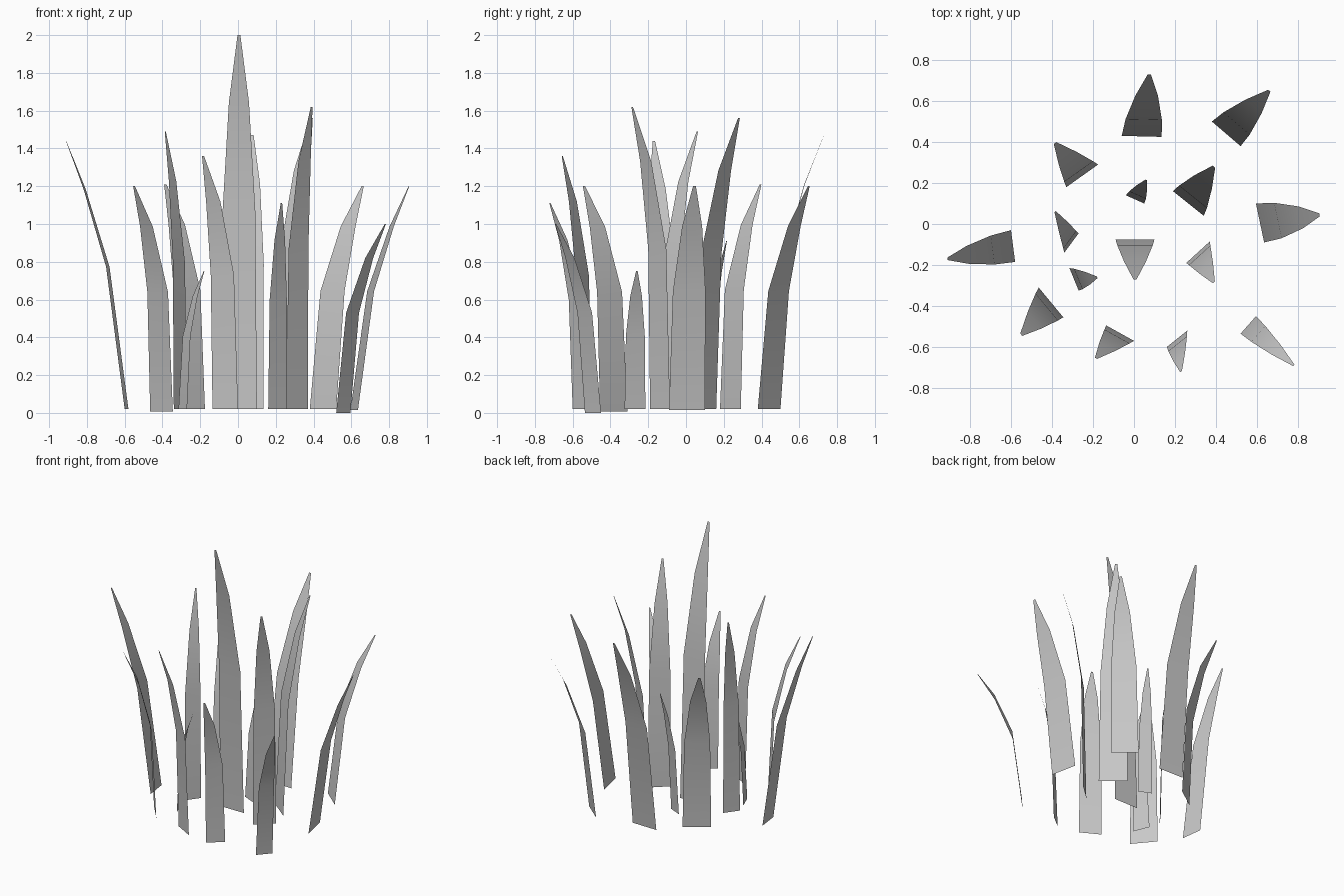
import bpy
import bmesh
from mathutils import Vector

cube = bpy.data.objects.get("Cube")
if cube:
    bpy.data.objects.remove(cube, do_unlink=True)

# Single grey for all the grass
grey = bpy.data.materials.new("plain_grey")
grey.use_nodes = True
color = (0.58, 0.58, 0.58, 1)
grey.diffuse_color = color
grey.node_tree.nodes["Principled BSDF"].inputs["Base Color"].default_value = color


def blade(name, a, b, tip, bend, foot=0.02):
    """Paper-thin tapered blade from base edge a-b, arching over to the tip."""
    a, b, tip = Vector((*a, foot)), Vector((*b, foot)), Vector(tip)
    root, half = (a + b) / 2, (b - a) / 2
    # Each row: share of height, share of lean, share of width
    rows = [(0, 0, 1), (0.53, bend, 0.91),
            (0.82, 0.43 + 0.85 * bend, 0.56), (1, 1, 0.08)]
    bm = bmesh.new()
    previous = None
    for height, lean, width in rows:
        centre = root.lerp(tip, lean)
        centre.z = foot + (tip.z - foot) * height
        row = [bm.verts.new(centre - half * width), bm.verts.new(centre + half * width)]
        if previous:
            face = bm.faces.new((previous[0], previous[1], row[1], row[0]))
            face.smooth = True
        previous = row
    # Upper side of the blade faces out of the sheet
    bm.normal_update()
    if sum(f.normal.z for f in bm.faces) < 0:
        bmesh.ops.reverse_faces(bm, faces=bm.faces[:])
    mesh = bpy.data.meshes.new(name)
    bm.to_mesh(mesh)
    bm.free()
    mesh.materials.append(grey)
    obj = bpy.data.objects.new(name, mesh)
    bpy.context.collection.objects.link(obj)


# Inner blades
blade("blade_centre", (-0.09, -0.075), (0.1, -0.075), (0.005, -0.27, 2.0), 0.15)
blade("blade_inner_back", (-0.04, 0.14), (0.05, 0.1), (0.06, 0.215, 0.91), 0.22)
blade("blade_inner_back_left", (0.19, 0.16), (0.34, 0.04), (0.39, 0.28, 1.56), 0.18)
blade("blade_inner_front_left", (0.255, -0.19), (0.37, -0.085), (0.39, -0.285, 1.62), 0.1)
blade("blade_inner_right", (-0.34, -0.14), (-0.27, -0.045), (-0.385, 0.06, 1.49), 0.1)
blade("blade_inner_front_right", (-0.315, -0.215), (-0.27, -0.325), (-0.18, -0.26, 0.75), 0.18)

# Outer ring of blades
blade("blade_back", (-0.06, 0.43), (0.135, 0.425), (0.075, 0.73, 1.47), 0.27)
blade("blade_back_left", (0.38, 0.5), (0.52, 0.38), (0.66, 0.65, 1.2), 0.24)
blade("blade_back_right", (-0.33, 0.18), (-0.175, 0.29), (-0.385, 0.395, 1.21), 0.13)
blade("blade_left", (0.595, 0.1), (0.635, -0.09), (0.905, 0.045, 1.2), 0.3, 0.015)
blade("blade_right", (-0.6, -0.03), (-0.58, -0.185), (-0.91, -0.17, 1.44), 0.31)
blade("blade_front_right", (-0.465, -0.31), (-0.345, -0.455), (-0.55, -0.54, 1.2), 0.14, 0.008)
blade("blade_front", (-0.135, -0.495), (0.0, -0.57), (-0.185, -0.655, 1.36), 0.13)
blade("blade_front_narrow", (0.16, -0.6), (0.26, -0.52), (0.23, -0.72, 1.11), 0.15)
blade("blade_front_left", (0.52, -0.535), (0.595, -0.45), (0.78, -0.69, 1.0), 0.22, 0.0)
